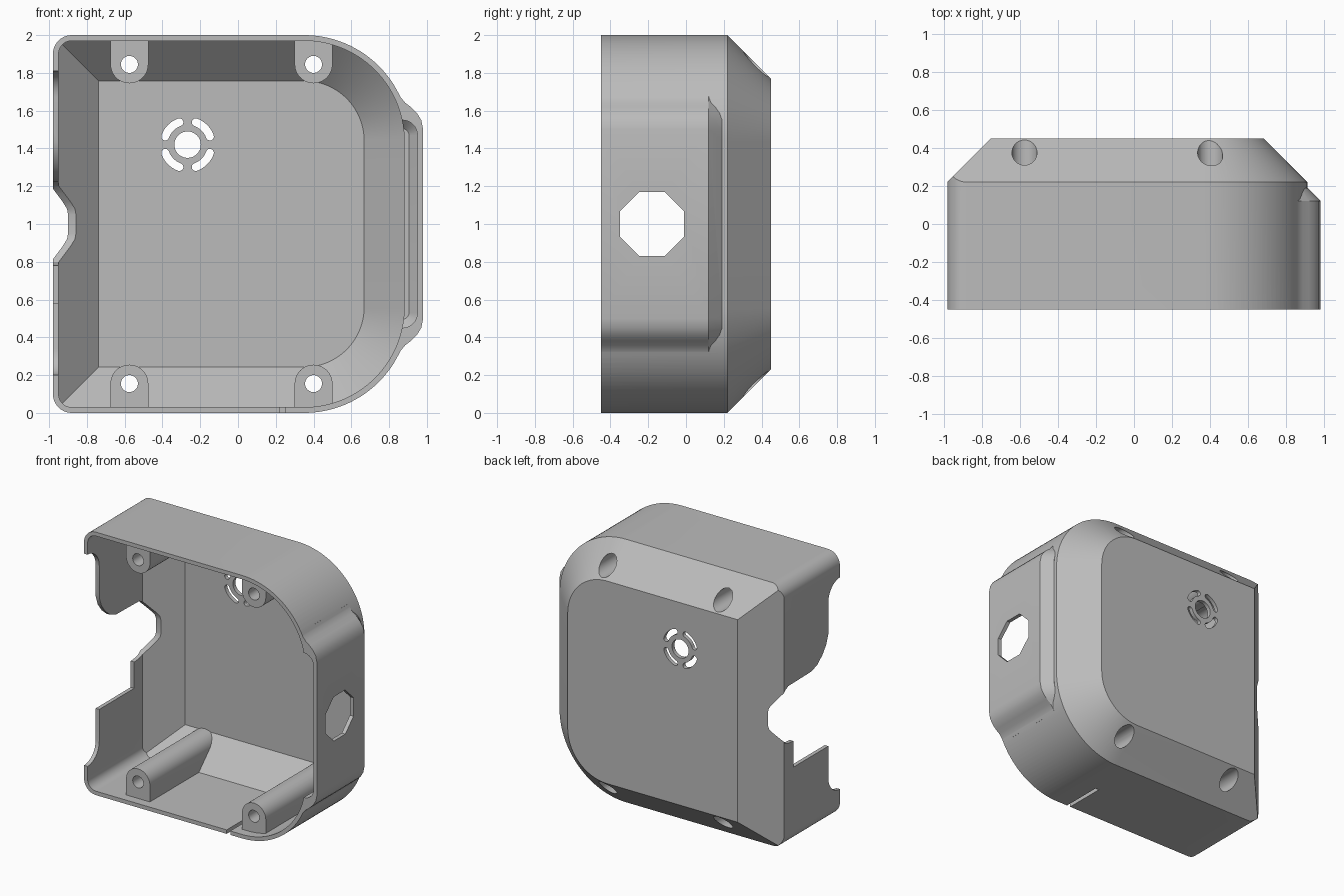
import bpy, bmesh
from math import sin, cos, radians

if "Cube" in bpy.data.objects:
    bpy.data.objects.remove(bpy.data.objects["Cube"])

FRONT, BACK, SHOULDER, WALL = -0.45, 0.45, 0.22, 0.03
OPEN = -0.6                      # where cutters start, ahead of the open front

grey = bpy.data.materials.new("plain grey")
grey.use_nodes = True
grey.diffuse_color = (0.5, 0.5, 0.5, 1)
grey.node_tree.nodes["Principled BSDF"].inputs["Base Color"].default_value = (0.5, 0.5, 0.5, 1)


def solid(name, sections):
    """Closed solid lofted through rings of 3D points."""
    bm = bmesh.new()
    rings = [[bm.verts.new(p) for p in ring] for ring in sections]
    n = len(rings[0])
    for a, b in zip(rings, rings[1:]):
        for i in range(n):
            j = (i + 1) % n
            bm.faces.new((a[i], a[j], b[j], b[i]))
    bm.faces.new(rings[0][::-1])
    bm.faces.new(rings[-1])
    bmesh.ops.recalc_face_normals(bm, faces=bm.faces)
    mesh = bpy.data.meshes.new(name)
    bm.to_mesh(mesh)
    bm.free()
    mesh.materials.append(grey)
    ob = bpy.data.objects.new(name, mesh)
    bpy.context.collection.objects.link(ob)
    return ob


def at_y(pts, y):
    return [(x, y, z) for x, z in pts]


def prism(name, pts, y0, y1):
    return solid(name, [at_y(pts, y0), at_y(pts, y1)])


def x_prism(name, pts, x0, x1):
    return solid(name, [[(x, y, z) for y, z in pts] for x in (x0, x1)])


def combine(target, tool, operation):
    """Apply a boolean, then discard the tool."""
    mod = target.modifiers.new("boolean", 'BOOLEAN')
    mod.operation, mod.solver, mod.object = operation, 'EXACT', tool
    bpy.context.view_layer.objects.active = target
    bpy.ops.object.modifier_apply(modifier=mod.name)
    bpy.data.objects.remove(tool)


def arc(cx, cz, r, a0, a1, n=20):
    return [(cx + r * cos(radians(a0 + (a1 - a0) * i / n)),
             cz + r * sin(radians(a0 + (a1 - a0) * i / n))) for i in range(n + 1)]


def circle(cx, cz, r, n=32):
    return arc(cx, cz, r, 0, 360, n)[:-1]


def outline(inset, left_round=0):
    """Case outline: large right corners, sharp or rounded left corners."""
    x, r = -0.98 + inset, 0.56 - inset
    pts = arc(0.35, 0.56, r, -90, 0, 28) + arc(0.35, 1.44, r, 0, 90, 28)
    if left_round:
        c = left_round - inset
        return pts + arc(x + c, 2 - inset - c, c, 90, 180, 10) + arc(x + c, inset + c, c, 180, 270, 10)
    return pts + [(x, 2 - inset), (x, inset)]


def chamfered_box(name, inset, y0, shoulder, back, back_inset):
    box = solid(name, [at_y(outline(inset), y0), at_y(outline(inset), shoulder),
                       at_y(outline(back_inset), back)])
    combine(box, prism("rounding", outline(inset, 0.1), y0 - 0.1, back + 0.1), 'INTERSECT')
    return box


# Outer body with chamfered back
case = chamfered_box("case", 0, FRONT, SHOULDER, BACK, 0.23)

# Side bulge, mirrored about mid height, sloping into the body at its back
half = [(0.8, 1.70), (0.846, 1.70), (0.86, 1.672), (0.885, 1.642), (0.918, 1.617),
        (0.948, 1.587), (0.97, 1.55), (0.98, 1.50)]
bulge = half + [(x, 2 - z) for x, z in reversed(half)]
combine(case, solid("bulge", [at_y(bulge, FRONT), at_y(bulge, 0.12),
                              at_y([(x - 0.07, z) for x, z in bulge], 0.19)]), 'UNION')

# Inner cavity, leaving the screw posts standing
cavity = chamfered_box("cavity", WALL, OPEN, 0.208, 0.42, 0.242)
POSTS = [(x, side) for x in (-0.575, 0.40) for side in (1, -1)]
for x, side in POSTS:
    post = [(px, 1 + side * (pz - 1)) for px, pz in
            [(x + 0.1, 2.1), (x - 0.1, 2.1)] + arc(x, 1.845, 0.1, 180, 360, 24)]
    combine(cavity, prism("post", post, -0.38, 0.6), 'DIFFERENCE')


# Pocket inside the bulge
def pocket(inset):
    x, r = 0.95 - inset, 0.08 - inset
    top = 1.55 - inset
    return ([(0.8, 2 - top)] + arc(x - r, 2 - top + r, r, -90, 0, 8)
            + arc(x - r, top - r, r, 0, 90, 8) + [(0.8, top)])


combine(cavity, solid("pocket", [at_y(pocket(0), OPEN), at_y(pocket(0), 0.11),
                                 at_y(pocket(0.045), 0.155)]), 'UNION')
combine(case, cavity, 'DIFFERENCE')

# Screw holes with wide bores from the back
for x, side in POSTS:
    z = 1 + side * 0.845
    combine(case, prism("screw_hole", circle(x, z, 0.045), OPEN, 0.6), 'DIFFERENCE')
    combine(case, prism("screw_bore", circle(x, z, 0.066), 0, 0.6), 'DIFFERENCE')

# Round vent: centre hole and four curved slots
VX, VZ = -0.267, 1.42
combine(case, prism("vent_hole", circle(VX, VZ, 0.07), 0.35, 0.6), 'DIFFERENCE')
for q in range(0, 360, 90):
    ends = [(VX + 0.126 * cos(radians(q + a)), VZ + 0.126 * sin(radians(q + a))) for a in (20, 70)]
    slot = (arc(VX, VZ, 0.147, q + 20, q + 70, 12)
            + arc(*ends[1], 0.021, q + 70, q + 250, 8)[1:-1]
            + arc(VX, VZ, 0.105, q + 70, q + 20, 12)
            + arc(*ends[0], 0.021, q + 200, q + 380, 8)[1:-1])
    combine(case, prism("vent_slot", slot, 0.35, 0.6), 'DIFFERENCE')

# Octagonal opening in the bulge
combine(case, x_prism("octagon", [(-0.18 + 0.182 * cos(radians(a)), 1 + 0.182 * sin(radians(a)))
                                  for a in [22.5 + 45 * i for i in range(8)]], 0.7, 1.1), 'DIFFERENCE')

# Stepped opening in the opposite wall, biting into the chamfer
opening = ([(OPEN, 1.81), (FRONT, 1.81)] + arc(-0.45, 1.67, 0.14, 90, 0, 8)[1:]
           + [(-0.31, 1.43), (-0.285, 1.36), (-0.24, 1.3), (-0.18, 1.25), (-0.11, 1.225), (0.17, 1.22),
              (0.21, 1.2), (0.24, 1.16), (0.27, 1.12), (0.295, 1.08), (0.3, 1.05),
              (0.3, 0.95), (0.295, 0.92), (0.27, 0.88), (0.24, 0.84), (0.21, 0.8), (0.17, 0.785),
              (0.11, 0.78), (0.11, 0.58), (-0.31, 0.58)]
           + arc(-0.45, 0.34, 0.14, 0, -90, 8) + [(OPEN, 0.2)])
combine(case, x_prism("wall_opening", opening, -1.1, -0.85), 'DIFFERENCE')

# Narrow slit in the floor
combine(case, prism("slit", [(0.22, -0.1), (0.25, -0.1), (0.25, 0.1), (0.22, 0.1)], OPEN, -0.13), 'DIFFERENCE')

bpy.ops.object.select_all(action='DESELECT')
case.select_set(True)
bpy.context.view_layer.objects.active = case
bpy.ops.object.shade_smooth_by_angle(angle=radians(30))
